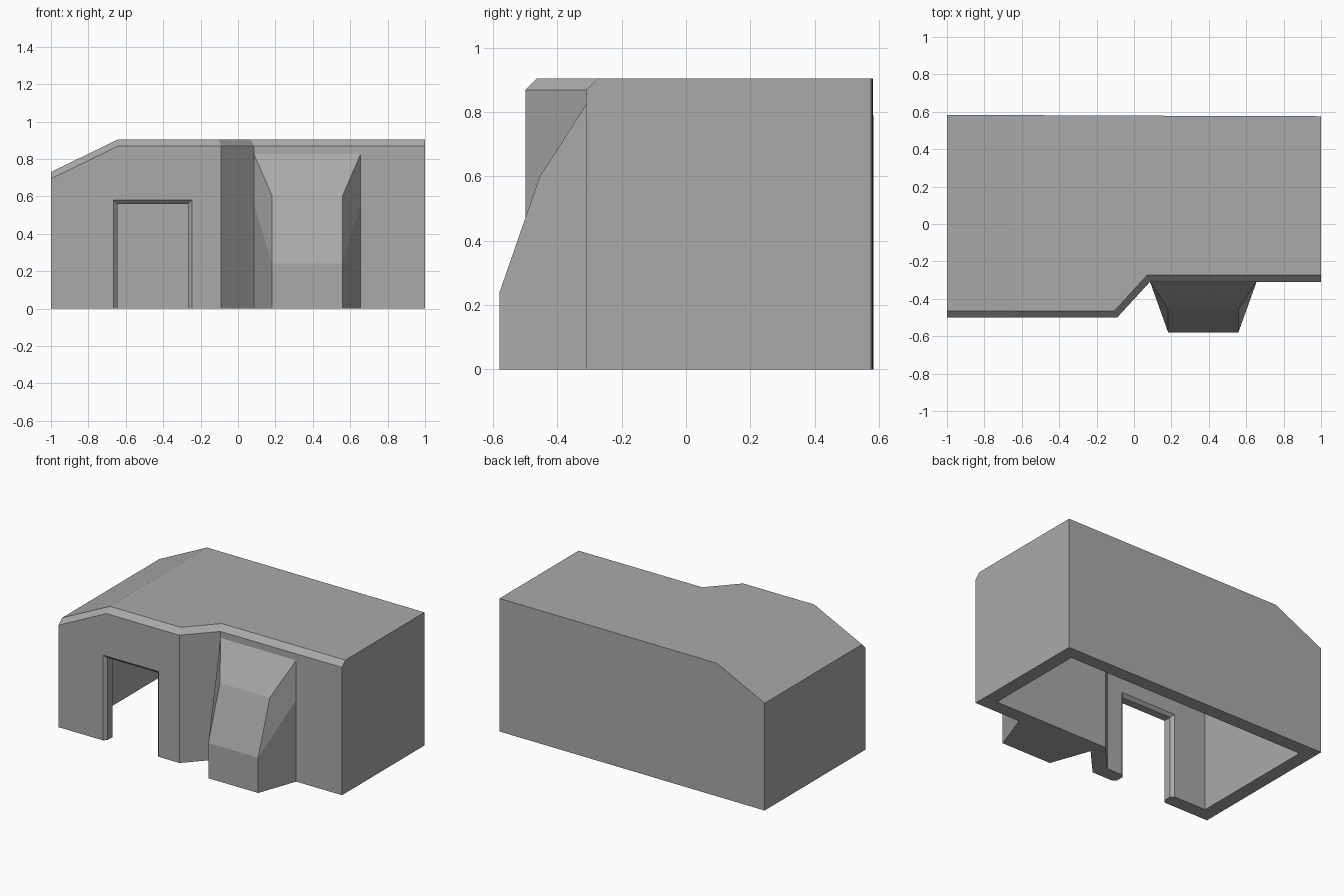
import bpy, bmesh

if "Cube" in bpy.data.objects:
    bpy.data.objects.remove(bpy.data.objects["Cube"], do_unlink=True)

grey = bpy.data.materials.new("plain_grey")
grey.use_nodes = True
color = (0.4, 0.4, 0.4, 1)
grey.diffuse_color = color
grey.node_tree.nodes["Principled BSDF"].inputs["Base Color"].default_value = color


def finish(name, bm):
    bmesh.ops.recalc_face_normals(bm, faces=bm.faces)
    mesh = bpy.data.meshes.new(name)
    bm.to_mesh(mesh)
    bm.free()
    mesh.materials.append(grey)
    obj = bpy.data.objects.new(name, mesh)
    bpy.context.collection.objects.link(obj)
    return obj


def loft(name, rings):
    """Skin a closed solid through matching rings of points."""
    bm = bmesh.new()
    loops = [[bm.verts.new(p) for p in ring] for ring in rings]
    for a, b in zip(loops, loops[1:]):
        for i in range(len(a)):
            j = (i + 1) % len(a)
            bm.faces.new((a[i], a[j], b[j], b[i]))
    bm.faces.new(loops[0])
    bm.faces.new(loops[-1])
    return finish(name, bm)


def cut(target, cutter):
    """Subtract the cutter, bake the result and drop the cutter."""
    cutter.hide_render = True
    mod = target.modifiers.new("cut", 'BOOLEAN')
    mod.operation = 'DIFFERENCE'
    mod.solver = 'EXACT'
    mod.object = cutter
    bpy.context.view_layer.update()
    graph = bpy.context.evaluated_depsgraph_get()
    baked = bpy.data.meshes.new_from_object(target.evaluated_get(graph))
    target.modifiers.clear()
    target.data = baked
    bpy.data.objects.remove(cutter, do_unlink=True)


BEVEL = 0.036
DOOR_CHAMFER = 0.02

# Building body: x, front y, back y, roof z, sideways shift of the bevel line
stations = [(-1, -0.5, 0.583, 0.73, 0), (-0.64, -0.5, 0.582, 0.905, 0),
            (-0.09, -0.5, 0.58, 0.905, -0.015), (0.085, -0.31, 0.579, 0.905, -0.015),
            (1, -0.31, 0.576, 0.905, 0)]
body = loft("building_shell", [
    [(x, front, 0), (x, front, z - BEVEL), (x + dx, front + BEVEL, z), (x, back, z), (x, back, 0)]
    for x, front, back, z, dx in stations])

# Hollow interior, open underneath
rooms = [(-0.907, -0.407, 0.675), (-0.62, -0.407, 0.812), (-0.13, -0.407, 0.812),
         (0.045, -0.217, 0.812), (0.907, -0.217, 0.812)]
cut(body, loft("interior_cutter", [
    [(x, y, -0.1), (x, y, z), (x, 0.487, z), (x, 0.487, -0.1)] for x, y, z in rooms]))

# Doorway, chamfered on both wall faces
door = []
for y, grow in ((-0.52, 2), (-0.48, 0), (-0.427, 0), (-0.387, 2)):
    g = grow * DOOR_CHAMFER
    left, right, top = -0.645 - g, -0.267 + g, 0.56 + g
    door.append([(left, y, -0.1), (left, y, top), (right, y, top), (right, y, -0.1)])
cut(body, loft("door_cutter", door))

# Sloping buttress: one side outline, mirrored about its middle
MIDDLE, WIDE, NARROW = 0.3705, 0.2845, 0.1875
outline = [(WIDE, -0.31, 0), (NARROW, -0.58, 0), (NARROW, -0.58, 0.24),
           (NARROW, -0.455, 0.6), (WIDE, -0.31, 0.825), (WIDE, -0.31, 0.555)]
bm = bmesh.new()
sides = [[bm.verts.new((MIDDLE + s * w, y, z)) for w, y, z in outline] for s in (-1, 1)]
for v in sides:
    bm.faces.new((v[0], v[1], v[2], v[5]))
    bm.faces.new((v[2], v[3], v[4], v[5]))
a, b = sides
for i in range(4):
    bm.faces.new((a[i], a[i + 1], b[i + 1], b[i]))
bm.faces.new((a[4], a[5], a[0], b[0], b[5], b[4]))
finish("front_buttress", bm)
